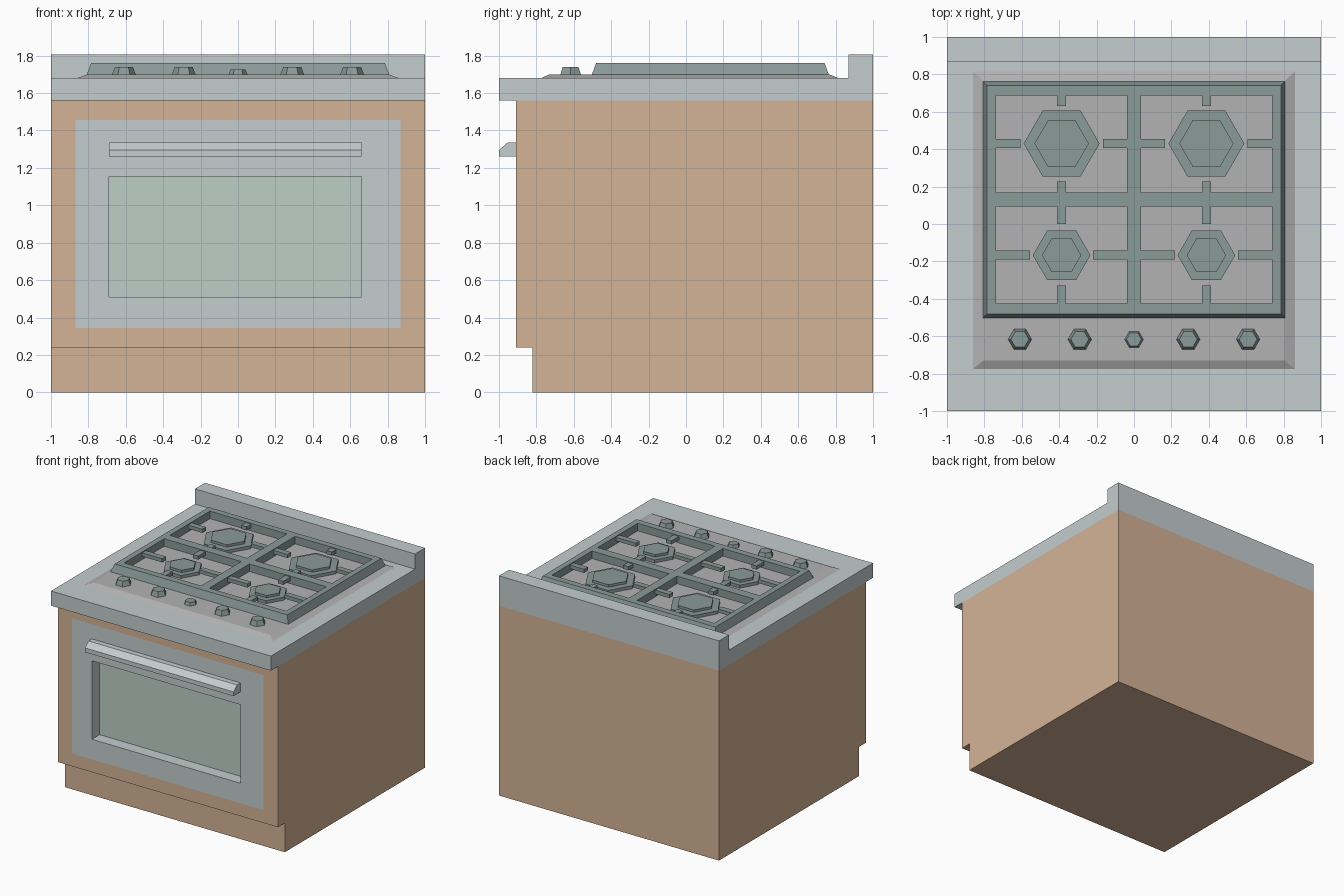
import bpy, bmesh
from math import cos, sin, pi

if "Cube" in bpy.data.objects:
    bpy.data.objects.remove(bpy.data.objects["Cube"])


def material(name, rgb):
    m = bpy.data.materials.new(name)
    m.diffuse_color = (*[(c / 255) ** 2.2 for c in rgb], 1)
    m.use_nodes = True
    m.node_tree.nodes["Principled BSDF"].inputs["Base Color"].default_value = m.diffuse_color
    return m


WOOD = material("wood", (211, 178, 150))
METAL = material("light_metal", (195, 204, 206))
DARK = material("dark_metal", (137, 153, 151))
PLATE = material("plate_grey", (178, 177, 177))
GLASS = material("glass", (187, 205, 197))


def finish(name, bm, mat, fix=True):
    if fix:
        bmesh.ops.recalc_face_normals(bm, faces=bm.faces[:])
    me = bpy.data.meshes.new(name)
    bm.to_mesh(me)
    bm.free()
    me.materials.append(mat)
    ob = bpy.data.objects.new(name, me)
    bpy.context.collection.objects.link(ob)
    return ob


def loft(bm, rings):
    """Closed solid through a list of rings of equal length."""
    rings = [[bm.verts.new(p) for p in r] for r in rings]
    n = len(rings[0])
    for a, b in zip(rings, rings[1:]):
        for i in range(n):
            bm.faces.new((a[i], a[(i + 1) % n], b[(i + 1) % n], b[i]))
    bm.faces.new(rings[0][::-1])
    bm.faces.new(rings[-1])


def extrude_x(profile, x0, x1):
    bm = bmesh.new()
    loft(bm, [[(x, y, z) for y, z in profile] for x in (x0, x1)])
    bmesh.ops.recalc_face_normals(bm, faces=bm.faces[:])
    return bm


def rect(x0, x1, y0, y1, z):
    return [(x0, y0, z), (x1, y0, z), (x1, y1, z), (x0, y1, z)]


def hexagon(x, y, r, z):
    return [(x + r * cos(i * pi / 3), y + r * sin(i * pi / 3), z) for i in range(6)]


def inset_to(bm, face, x0, x1, z0, z1, y):
    """Inset a front face so that its inner part fills the given rectangle."""
    bmesh.ops.inset_individual(bm, faces=[face], thickness=0.02)
    mid = face.calc_center_median()
    for v in face.verts:
        v.co = (x0 if v.co.x < mid.x else x1, y, z0 if v.co.z < mid.z else z1)


def front_panel(bm, x0, x1, z0, z1, y):
    return bm.faces.new([bm.verts.new(p) for p in
                         ((x0, y, z0), (x1, y, z0), (x1, y, z1), (x0, y, z1))])


FRONT = -0.91
DOOR = (-0.87, 0.87, 0.345, 1.455)
WINDOW = (-0.69, 0.66, 0.51, 1.155)

# Cabinet with toe kick and an opening for the door
bm = extrude_x([(-0.82, 0), (1, 0), (1, 1.56), (FRONT, 1.56), (FRONT, 0.24), (-0.82, 0.24)], -1, 1)
face = min(bm.faces, key=lambda f: f.calc_center_median().y)
inset_to(bm, face, *DOOR, FRONT)
bmesh.ops.delete(bm, geom=[face], context='FACES')
finish("cabinet", bm, WOOD, fix=False)

# Oven door flush with the cabinet, with a recess for the window
bm = bmesh.new()
face = front_panel(bm, *DOOR, FRONT)
inset_to(bm, face, *WINDOW, FRONT)
inset_to(bm, face, *WINDOW, FRONT + 0.1)
bmesh.ops.delete(bm, geom=[face], context='FACES')
finish("oven_door", bm, METAL, fix=False)

# Window glass at the back of the recess
bm = bmesh.new()
front_panel(bm, *WINDOW, FRONT + 0.1)
finish("oven_window", bm, GLASS, fix=False)

# Door handle with a chamfered upper edge
finish("door_handle", extrude_x([(-1, 1.26), (FRONT, 1.26), (FRONT, 1.335), (-0.955, 1.335),
                                 (-1, 1.295)], -0.69, 0.66), METAL)

# Countertop with raised back edge
finish("countertop", extrude_x([(-1, 1.56), (1, 1.56), (1, 1.805), (0.87, 1.805),
                                (0.87, 1.68), (-1, 1.68)], -1, 1), METAL)

# Sloped cooktop plate
bm = bmesh.new()
loft(bm, [rect(-0.86, 0.86, -0.775, 0.815, 1.68), rect(-0.805, 0.805, -0.73, 0.765, 1.70)])
finish("cooktop_plate", bm, PLATE)

# Pan grate: a grid with four openings and sloped outer sides
bm = bmesh.new()
xs = [-0.785, -0.737, -0.037, 0.037, 0.737, 0.785]
ys = [-0.48, -0.426, 0.094, 0.169, 0.688, 0.74]
grid = [[bm.verts.new((x, y, 1.762)) for y in ys] for x in xs]
for i in range(5):
    for j in range(5):
        if not (i in (1, 3) and j in (1, 3)):
            bm.faces.new((grid[i][j], grid[i + 1][j], grid[i + 1][j + 1], grid[i][j + 1]))
rim = [e for e in bm.edges if e.is_boundary]
walls = bmesh.ops.extrude_edge_only(bm, edges=rim)["geom"]
for v in [g for g in walls if isinstance(g, bmesh.types.BMVert)]:
    v.co.z = 1.70
    if abs(v.co.x) > 0.76:
        v.co.x = 0.808 if v.co.x > 0 else -0.808
    if v.co.y < -0.45:
        v.co.y = -0.503
    if v.co.y > 0.71:
        v.co.y = 0.763
finish("pan_grate", bm, DARK)

# Burners (hexagonal base and cap) and the four grate prongs around each
CX, W = 0.387, 0.024
for row, cy, r, cap, gap, y0, y1, py0, py1 in (
        ("back", 0.43, 0.203, 0.145, 0.221, 0.169, 0.688, 0.228, 0.63),
        ("front", -0.167, 0.154, 0.105, 0.168, -0.426, 0.094, -0.33, 0.0)):
    for side, cx in (("left", -CX), ("right", CX)):
        bm = bmesh.new()
        loft(bm, [hexagon(cx, cy, r, 1.70), hexagon(cx, cy, r, 1.725),
                  hexagon(cx, cy, cap, 1.725), hexagon(cx, cy, cap, 1.745)])
        finish(f"{row}_{side}_burner", bm, DARK)
        bm = bmesh.new()
        for box in ((cx - 0.35, cx - gap, cy - W, cy + W), (cx + gap, cx + 0.35, cy - W, cy + W),
                    (cx - W, cx + W, y0, py0), (cx - W, cx + W, py1, y1)):
            loft(bm, [rect(*box, 1.725), rect(*box, 1.755)])
        finish(f"{row}_{side}_prongs", bm, DARK)

# Control knobs, the middle one smaller
for i, x in enumerate((-0.61, -0.29, 0, 0.29, 0.61)):
    r, top, z = (0.05, 0.04, 1.725) if x == 0 else (0.063, 0.048, 1.74)
    bm = bmesh.new()
    loft(bm, [hexagon(x, -0.617, r, 1.70), hexagon(x, -0.617, top, z)])
    finish(f"knob_{i + 1}", bm, DARK)
